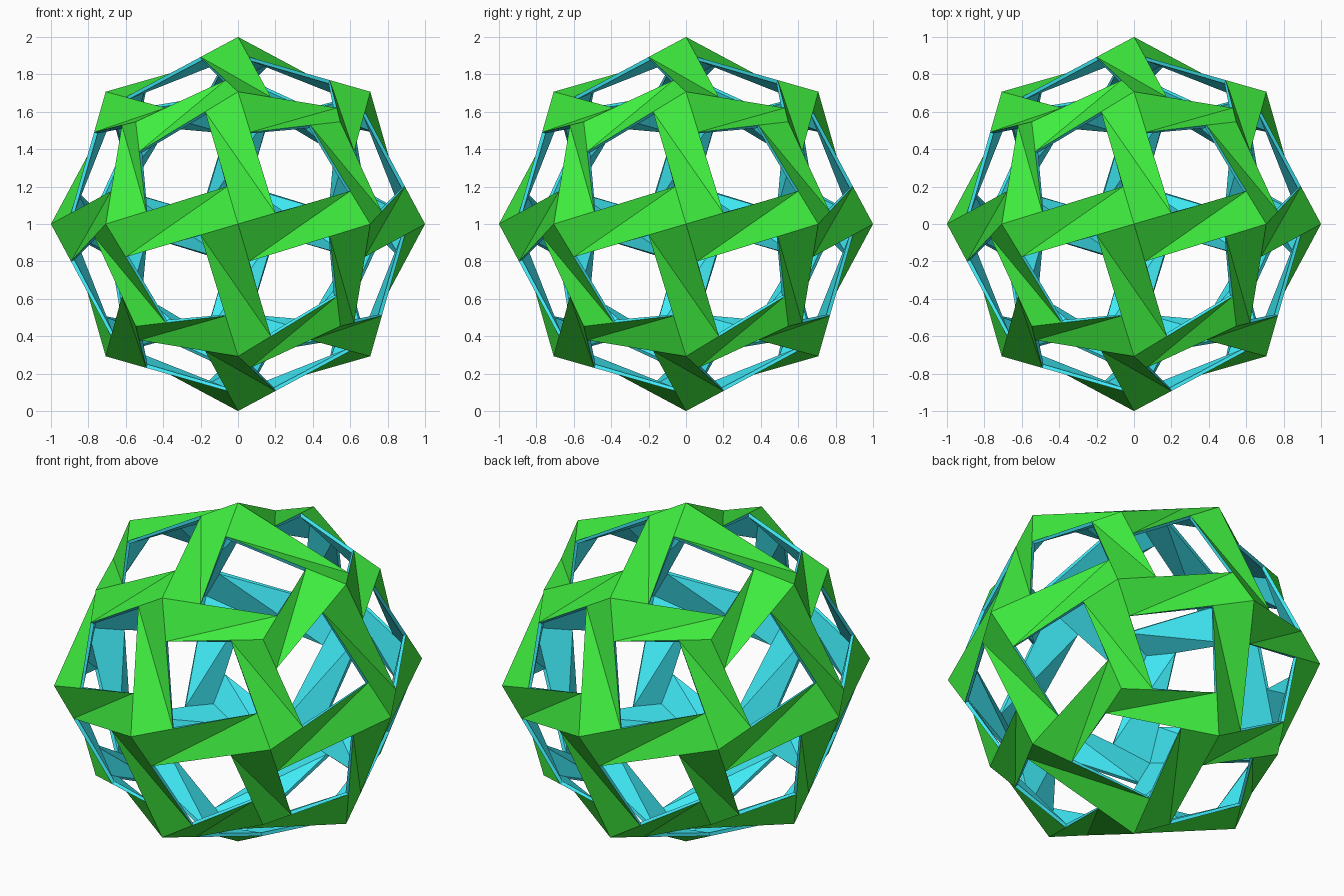
import bpy, bmesh
from itertools import product
from mathutils import Vector

if "Cube" in bpy.data.objects:
    bpy.data.objects.remove(bpy.data.objects["Cube"])

EDGE, CORNER = 0.7071, 0.5469   # two-fold and three-fold vertex coordinates
TWIST = 1 / 3                   # how far each hole corner slides along its strut
WALL = 0.02


def material(name, color):
    m = bpy.data.materials.new(name)
    m.diffuse_color = color
    m.use_nodes = True
    m.node_tree.nodes["Principled BSDF"].inputs["Base Color"].default_value = m.diffuse_color
    return m


# Base solid: hull with 24 kite faces
base = bmesh.new()
for p in product((-1, 0, 1), repeat=3):
    n = sum(map(abs, p))
    if n:
        base.verts.new(Vector(p) * (1, EDGE, CORNER)[n - 1])
bmesh.ops.convex_hull(base, input=base.verts[:])
bmesh.ops.dissolve_limit(base, angle_limit=0.1, verts=base.verts[:], edges=base.edges[:])
bmesh.ops.recalc_face_normals(base, faces=base.faces[:])

# Twisted hole inside each kite: each corner lies on the line to the next one
cage = bmesh.new()
node = {v: cage.verts.new(v.co) for v in base.verts}
hole = {}
for f in base.faces:
    vs = [l.vert for l in f.loops]
    n = len(vs)
    k = (1 - TWIST) / (1 - TWIST ** n)
    for i, v in enumerate(vs):
        co = sum((vs[(i + j) % n].co * TWIST ** j for j in range(n)), Vector()) * k
        hole[f, v] = cage.verts.new(co)

# Strut along each edge, folded along its diagonal
for e in base.edges:
    la, lb = e.link_loops
    a, b = la.vert, lb.vert
    left, right = la.face, lb.face
    p, q = hole[left, b], hole[right, a]
    cage.faces.new((node[a], q, p, hole[left, a]))
    cage.faces.new((node[b], p, q, hole[right, b]))

mesh = bpy.data.meshes.new("woven_sphere_cage")
cage.normal_update()
cage.to_mesh(mesh)
cage.free()
base.free()

# Thin shell: green outside, cyan inside and on the rims
obj = bpy.data.objects.new("woven_sphere_cage", mesh)
bpy.context.collection.objects.link(obj)
obj.location.z = 1
mesh.materials.append(material("outer_green", (0.05, 0.85, 0.05, 1)))
mesh.materials.append(material("inner_cyan", (0.05, 0.82, 0.92, 1)))
shell = obj.modifiers.new("wall", 'SOLIDIFY')
shell.thickness = WALL
shell.offset = -1
shell.material_offset = 1
shell.material_offset_rim = 1
